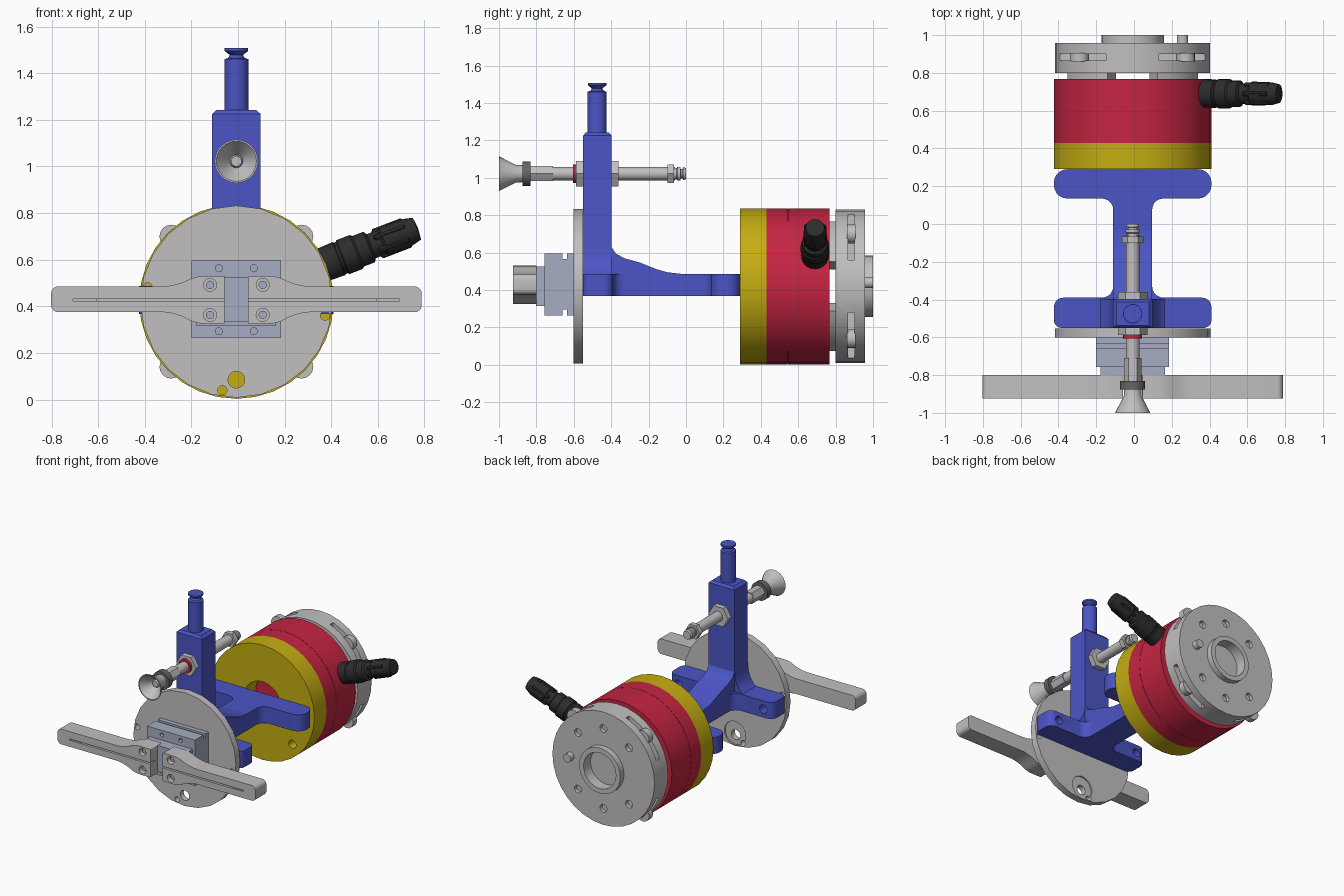
import bpy, bmesh, math
from mathutils import Vector, Matrix

if "Cube" in bpy.data.objects:
    bpy.data.objects.remove(bpy.data.objects["Cube"])

CX, CZ = -0.007, 0.42          # main axis position
made = []


def material(name, rgb):
    m = bpy.data.materials.new(name)
    m.use_nodes = True
    m.diffuse_color = (*rgb, 1)
    m.node_tree.nodes["Principled BSDF"].inputs["Base Color"].default_value = (*rgb, 1)
    return m


GREY = material("light grey", (0.54, 0.52, 0.53))
STEEL = material("bluish steel", (0.38, 0.42, 0.54))
BLUE = material("blue", (0.07, 0.09, 0.56))
RED = material("red", (0.56, 0.018, 0.055))
YELLOW = material("yellow", (0.56, 0.42, 0.006))
BLACK = material("black", (0.025, 0.025, 0.025))
DARK = material("dark grey", (0.13, 0.13, 0.13))


def finish(bm, name, mat):
    bmesh.ops.recalc_face_normals(bm, faces=bm.faces)
    me = bpy.data.meshes.new(name)
    bm.to_mesh(me)
    bm.free()
    ob = bpy.data.objects.new(name, me)
    bpy.context.collection.objects.link(ob)
    if mat:
        me.materials.append(mat)
        made.append(ob)
    return ob


def box(name, mat, x, y, z, top=1.0):
    """Box from ranges; top scales the upper face."""
    bm = bmesh.new()
    bmesh.ops.create_cube(bm, size=1)
    for v in bm.verts:
        s = top if v.co.z > 0 else 1
        v.co = [(a + b) / 2 + c * k * (b - a)
                for (a, b), c, k in zip((x, y, z), v.co, (s, s, 1))]
    return finish(bm, name, mat)


def lathe(name, mat, profile, base, axis=(0, 1, 0), sides=32, turn=0.0):
    """Revolve (radius, distance) points about an axis through base."""
    bm = bmesh.new()
    vs = [bm.verts.new((r, 0, t)) for r, t in profile]
    es = [bm.edges.new(p) for p in zip(vs, vs[1:])]
    bmesh.ops.spin(bm, geom=vs + es, axis=(0, 0, 1), cent=(0, 0, 0),
                   angle=math.tau, steps=sides, use_duplicate=False)
    bmesh.ops.remove_doubles(bm, verts=bm.verts, dist=1e-5)
    rot = Vector(axis).to_track_quat('Z', 'Y').to_matrix().to_4x4()
    bm.transform(Matrix.Translation(base) @ rot @ Matrix.Rotation(turn, 4, 'Z'))
    return finish(bm, name, mat)


def rod(name, mat, r, y0, y1, x=CX, z=CZ, sides=32):
    return lathe(name, mat, [(0, y0), (r, y0), (r, y1), (0, y1)], (x, 0, z), sides=sides)


def prism(name, mat, pts, axis, lo, hi):
    """Extrude a 2D outline along axis 0, 1 or 2."""
    bm = bmesh.new()

    def place(p, t):
        c = list(p)
        c.insert(axis, t)
        return c
    a = [bm.verts.new(place(p, lo)) for p in pts]
    b = [bm.verts.new(place(p, hi)) for p in pts]
    bm.faces.new(a)
    bm.faces.new(b)
    for i in range(len(pts)):
        j = (i + 1) % len(pts)
        bm.faces.new((a[i], a[j], b[j], b[i]))
    return finish(bm, name, mat)


def rounded(corners, steps=5):
    """Round each (x, y, radius) corner of an outline with a curve."""
    out = []
    for i, (x, y, r) in enumerate(corners):
        c = Vector((x, y))
        p = c + (Vector(corners[i - 1][:2]) - c).normalized() * r
        q = c + (Vector(corners[(i + 1) % len(corners)][:2]) - c).normalized() * r
        for k in range(steps + 1):
            t = k / steps
            w = 0.59 * 2 * t * (1 - t) * 1.2      # near-circular weighting
            d = (1 - t) ** 2 + w + t * t
            out.append(tuple((p * (1 - t) ** 2 + c * w + q * t * t) / d))
    return out


def cut(ob, cutters):
    for c in cutters:
        c.hide_render = True
        m = ob.modifiers.new("cut", 'BOOLEAN')
        m.operation, m.solver, m.object = 'DIFFERENCE', 'EXACT', c
    bpy.context.view_layer.update()
    me = bpy.data.meshes.new_from_object(ob.evaluated_get(bpy.context.evaluated_depsgraph_get()))
    ob.modifiers.clear()
    ob.data = me
    for c in cutters:
        bpy.data.objects.remove(c)


def holes(spots, r, y0, y1):
    return [rod("cutter", None, r, y0, y1, CX + x, CZ + z, 16) for x, z in spots]


def ring_spots(r, degrees):
    return [(r * math.cos(math.radians(d)), r * math.sin(math.radians(d))) for d in degrees]


# Drum: yellow adapter and two red housings
lathe_ring = [(0.15, 0.29), (0.417, 0.29), (0.417, 0.43), (0.15, 0.43), (0.15, 0.29)]
adapter = lathe("adapter_ring", YELLOW, lathe_ring, (CX, 0, CZ))
cut(adapter, holes(ring_spots(0.34, range(45, 360, 90)), 0.03, 0.2, 0.36))
rod("housing_front", RED, 0.417, 0.43, 0.544)
rod("housing_rear", RED, 0.417, 0.546, 0.767)
rod("housing_seam", RED, 0.413, 0.54, 0.55)

# Rear flange: spacer lobes, slotted disc, hollow boss
for d in range(45, 360, 90):
    arc = [d - 24 + 8 * k for k in range(7)]
    pts = ring_spots(0.37, arc) + ring_spots(0.25, reversed(arc))
    prism("flange_spacer", GREY, [(CX + x, CZ + z) for x, z in pts], 1, 0.76, 0.81)
flange = lathe("rear_flange", GREY, [(0, 0.80), (0.41, 0.80), (0.41, 0.957), (0.165, 0.957),
               (0.165, 1.0), (0.13, 1.0), (0.13, 0.92), (0, 0.92)], (CX, 0, CZ))
slots = []
for sx in (-1, 1):
    for sz in (-1, 1):
        slots.append(box("cutter", None, sorted((CX + sx * 0.14, CX + sx * 0.6)), (0.865, 0.9),
                         sorted((CZ + sz * 0.14, CZ + sz * 0.6))))
        rod("flange_bolt", GREY, 0.05, 0.86, 0.905, CX + sx * 0.28, CZ + sz * 0.28, 16)
cut(flange, slots + holes(ring_spots(0.29, range(45, 360, 45)), 0.028, 0.93, 1.1))
rod("locating_pin", GREY, 0.03, 0.94, 1.0, 0.257, CZ + 0.02, 16)

# Cable connector
ang = math.radians(21)
axis = Vector((math.cos(ang), 0, math.sin(ang)))
base = Vector((0.385, 0.69, 0.586))
lathe("connector_body", BLACK, [(0, -0.06), (0.072, -0.06), (0.076, 0.05), (0.072, 0.055),
      (0.072, 0.065), (0.078, 0.07), (0.078, 0.13), (0.07, 0.14), (0.07, 0.19), (0.055, 0.2),
      (0.055, 0.25), (0.064, 0.26), (0.06, 0.37), (0.05, 0.41), (0, 0.415)], base, axis, 20)
for k in range(6):
    a = k * math.tau / 6
    side = Vector((-axis.z, 0, axis.x)) * math.cos(a) + Vector((0, 1, 0)) * math.sin(a)
    lathe("connector_grip", BLACK, [(0, 0.22), (0.014, 0.23), (0.014, 0.36), (0, 0.37)],
          base + side * 0.053, axis, 8)

# Blue bracket: I-shaped base, flared post, gusset, top stud
L, R, wl, wr = -0.424, 0.41, -0.11, 0.096
plan = [(L, -0.55, .04), (R, -0.55, .04), (R, -0.39, .05), (wr, -0.39, .06), (wr, 0.135, .06),
        (R, 0.135, .07), (R, 0.29, .07), (L, 0.29, .07), (L, 0.135, .07), (wl, 0.135, .06),
        (wl, -0.39, .06), (L, -0.39, .05)]
frame = prism("bracket_base", BLUE, rounded(plan), 2, 0.367, 0.487)
cut(frame, holes([(-.34, 0.007), (.34, 0.007)], 0.03, -0.7, -0.3)
    + holes([(-.31, 0.007), (.31, 0.007)], 0.03, 0.05, 0.2))
half = [(0.18, 0.48), (0.15, 0.5), (0.125, 0.54), (0.11, 0.58), (0.104, 0.64), (0.104, 1.225)]
post_outline = [(CX + x, z) for x, z in half] + [(CX - x, z) for x, z in reversed(half)]
post = prism("bracket_post", BLUE, post_outline, 1, -0.55, -0.398)
cut(post, holes([(0, 0.335)], 0.035, -0.7, -0.2))
prism("bracket_gusset", BLUE, [(-0.41, 0.66), (-0.398, 0.63), (-0.375, 0.595), (-0.33, 0.57),
      (-0.25, 0.548), (-0.16, 0.512), (-0.1, 0.495), (-0.03, 0.487), (-0.03, 0.47),
      (-0.41, 0.47)], 0, wl, wr)
box("post_cap", BLUE, (CX - 0.104, CX + 0.104), (-0.55, -0.398), (1.225, 1.242), 0.82)
lathe("post_stud", BLUE, [(0, 1.23), (0.051, 1.23), (0.051, 1.46), (0.036, 1.465), (0.028, 1.478),
      (0.05, 1.495), (0.05, 1.508), (0, 1.508)], (CX, -0.475, 0), (0, 0, 1), 20)

# Front plate with through holes and rear counterbores
plate = rod("front_plate", GREY, 0.412, -0.602, -0.552, sides=24)
cut(plate, holes([(0, .335), (0, -.335)], 0.036, -0.7, -0.5)
    + holes(ring_spots(0.385, (81, 171, 261, 351)), 0.02, -0.7, -0.5)
    + [rod("cutter", None, 0.085, -0.562, -0.5, CX, CZ - 0.32)])

# Gripper body with side grooves and screws
gx = (-0.2, 0.184)
body = box("gripper_body", STEEL, gx, (-0.756, -0.6), (0.264, 0.596))
cut(body, [box("cutter", None, (-1, 1), (-0.66, -0.635), r) for r in ((0.2, 0.295), (0.565, 0.7))]
    + holes([(x, z) for x in (-.075, .075) for z in (-.127, .143)], 0.015, -0.8, -0.73)
    + [lathe("cutter", None, [(0, .55), (.016, .55), (.016, .65), (0, .65)],
             (CX + x, -0.715, 0), (0, 0, 1), 12) for x in (-.115, .115)])
box("gripper_slide", STEEL, (CX - 0.17, CX + 0.17), (-0.802, -0.75), (0.315, 0.525))
box("gripper_guide", STEEL, (CX - 0.05, CX + 0.05), (-0.84, -0.79), (0.335, 0.525))

# Gripper fingers with hollow front groove, mirrored
for s in (-1, 1):
    shape = [(0.05, .325, .005), (0.17, .325, .03), (0.27, .375, .05), (0.795, .375, .03),
             (0.795, .485, .03), (0.27, .485, .05), (0.17, .53, .03), (0.05, .53, .005)]
    pts = [(CX + s * x, z) for x, z in rounded(shape)]
    finger = prism("gripper_finger", GREY, pts, 1, -0.925, -0.8)
    groove = lathe("cutter", None, [(0, -0.1), (0.062, -0.1), (0.062, 0.735), (0, 0.79)],
                   (CX, -0.957, 0.43), (s, 0, 0), 32)
    slit = box("cutter", None, sorted((CX + s * 0.04, CX + s * 0.7)), (-1, -0.87), (0.422, 0.432))
    cut(finger, [groove, slit] + holes([(s * .113, .072), (s * .113, -.057)], 0.028, -1, -0.88))
    box("finger_pad", GREY, sorted((CX + s * 0.6, CX + s * 0.7)), (-0.912, -0.87), (0.408, 0.45))
    for z in (0.363, 0.492):
        rod("finger_screw", STEEL, 0.018, -0.9, -0.87, CX + s * 0.113, z, 12)

# Suction cup and its threaded stem
SZ = 1.022
lathe("suction_cup", GREY, [(0, -0.86), (0.045, -0.86), (0.047, -0.91), (0.093, -1.0),
      (0.086, -1.0), (0.028, -0.925), (0.022, -0.94), (0, -0.94)], (CX, 0, SZ))
rod("cup_collar", DARK, 0.066, -0.875, -0.832, z=SZ)
rod("stem_sleeve", GREY, 0.046, -0.832, -0.71, z=SZ, sides=6)
rod("stem", GREY, 0.036, -0.72, -0.06, z=SZ, sides=20)
rod("seal_ring", RED, 0.05, -0.605, -0.585, z=SZ, sides=20)
rod("front_nut", GREY, 0.078, -0.587, -0.55, z=SZ, sides=6)
rod("rear_nut", GREY, 0.078, -0.4, -0.36, z=SZ, sides=6)
rod("end_nut", GREY, 0.056, -0.1, -0.065, z=SZ, sides=6)
lathe("hose_barb", GREY, [(0.03, -0.07), (0.03, -0.05), (0.037, -0.045), (0.037, -0.03),
      (0.026, -0.028), (0.026, -0.018), (0.035, -0.015), (0.03, 0.0), (0, 0.0)],
      (CX, 0, SZ), sides=20)

# Smooth round surfaces, keep hard edges
bpy.ops.object.select_all(action='DESELECT')
for ob in made:
    ob.select_set(True)
bpy.context.view_layer.objects.active = made[0]
bpy.ops.object.shade_smooth_by_angle(angle=math.radians(31))
